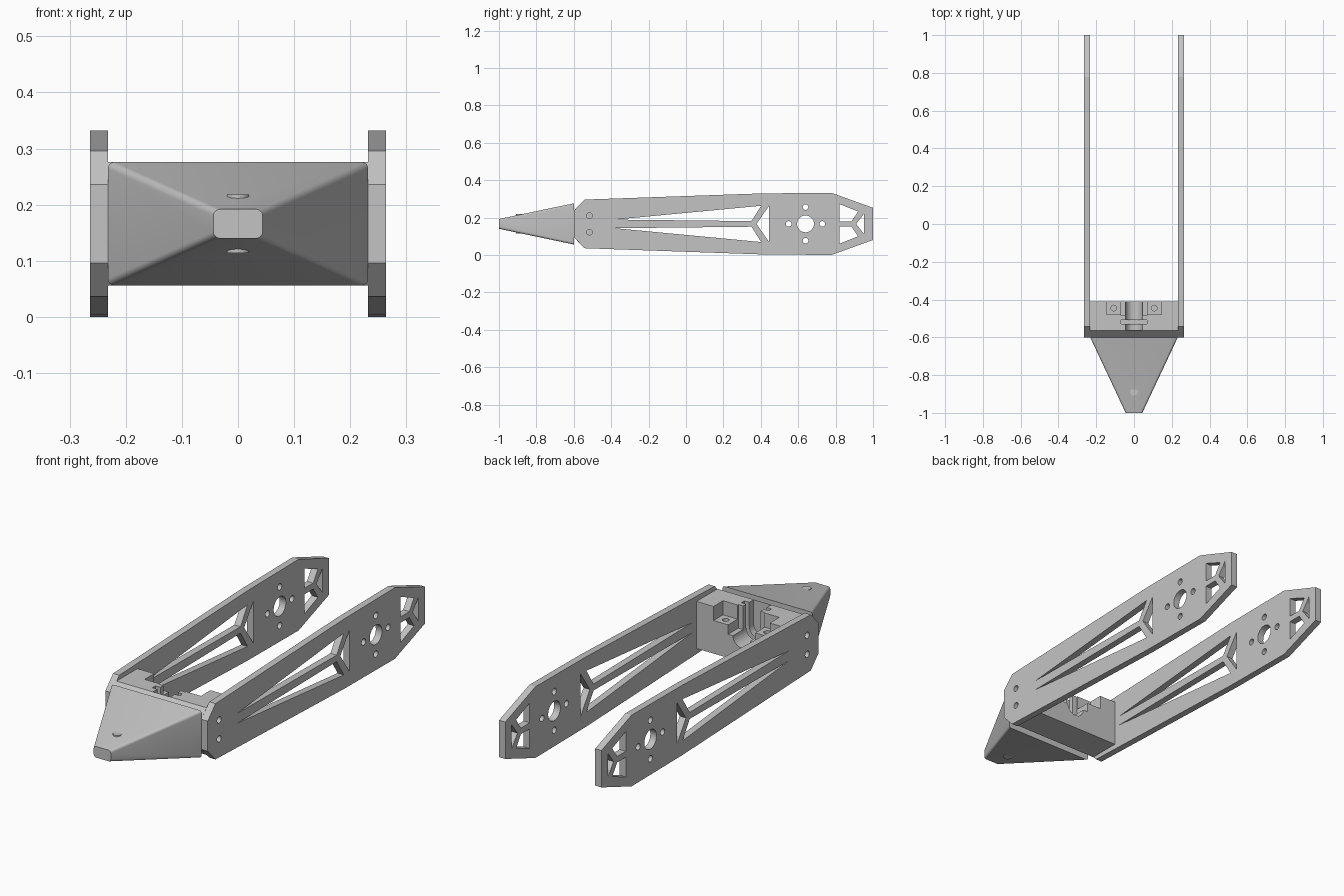
import bpy, bmesh, math
from mathutils import Matrix

cube = bpy.data.objects.get("Cube")
if cube:
    bpy.data.objects.remove(cube, do_unlink=True)

GREY = (0.55, 0.55, 0.55, 1)
grey = bpy.data.materials.new("plain grey")
grey.use_nodes = True
grey.diffuse_color = GREY
grey.node_tree.nodes["Principled BSDF"].inputs["Base Color"].default_value = GREY

MID = 0.166   # height of the symmetry plane


def add_object(name, bm):
    bmesh.ops.recalc_face_normals(bm, faces=bm.faces[:])
    mesh = bpy.data.meshes.new(name)
    bm.to_mesh(mesh)
    bm.free()
    mesh.materials.append(grey)
    obj = bpy.data.objects.new(name, mesh)
    bpy.context.collection.objects.link(obj)
    return obj


def circle(y, z, r, n=24):
    return [(y + r * math.cos(2 * math.pi * i / n),
             z + r * math.sin(2 * math.pi * i / n)) for i in range(n)]


def flip(points):
    return [(y, 2 * MID - z) for y, z in points]


def side_plate(name, loops, x, half):
    """Extrude side outlines (first outer, then holes) across x."""
    curve = bpy.data.curves.new(name, "CURVE")
    curve.dimensions = "2D"
    curve.fill_mode = "BOTH"
    curve.extrude = half
    for loop in loops:
        spline = curve.splines.new("POLY")
        spline.points.add(len(loop) - 1)
        for point, (y, z) in zip(spline.points, loop):
            point.co = (y, z, 0, 1)
        spline.use_cyclic_u = True
    temp = bpy.data.objects.new(name + " outline", curve)
    bpy.context.collection.objects.link(temp)
    bpy.context.view_layer.update()
    mesh = bpy.data.meshes.new_from_object(
        temp.evaluated_get(bpy.context.evaluated_depsgraph_get()))
    bm = bmesh.new()
    bm.from_mesh(mesh)
    bpy.data.objects.remove(temp, do_unlink=True)
    bpy.data.curves.remove(curve)
    bpy.data.meshes.remove(mesh)
    bmesh.ops.remove_doubles(bm, verts=bm.verts[:], dist=1e-5)
    # Local x, y, z become world y, z, x
    bm.transform(Matrix(((0, 0, 1, x), (1, 0, 0, 0), (0, 1, 0, 0), (0, 0, 0, 1))))
    for face in bm.faces:
        face.smooth = False
    return add_object(name, bm)


def box(name, x0, x1, y0, y1, z0, z1):
    bm = bmesh.new()
    bmesh.ops.create_cube(bm, size=1)
    bm.transform(Matrix.Translation(((x0 + x1) / 2, (y0 + y1) / 2, (z0 + z1) / 2))
                 @ Matrix.Diagonal((x1 - x0, y1 - y0, z1 - z0, 1)))
    return add_object(name, bm)


def cylinder(name, centre, r, depth, along_y=False):
    bm = bmesh.new()
    bmesh.ops.create_cone(bm, cap_ends=True, segments=32, radius1=r, radius2=r, depth=depth)
    turn = Matrix.Rotation(math.pi / 2, 4, "X") if along_y else Matrix()
    bm.transform(Matrix.Translation(centre) @ turn)
    return add_object(name, bm)


def cut(obj, cutters):
    for cutter in cutters:
        cutter.hide_render = True
        mod = obj.modifiers.new("cut", "BOOLEAN")
        mod.operation = "DIFFERENCE"
        mod.solver = "EXACT"
        mod.object = cutter
    bpy.context.view_layer.update()
    mesh = bpy.data.meshes.new_from_object(
        obj.evaluated_get(bpy.context.evaluated_depsgraph_get()))
    obj.modifiers.clear()
    obj.data = mesh
    for cutter in cutters:
        bpy.data.objects.remove(cutter, do_unlink=True)


# Side arms: tapered plate with truss openings and bolt holes
upper_edge = [(-0.6, 0.236), (-0.543, 0.296), (0.404, 0.329), (0.778, 0.332), (1, 0.252)]
outline = upper_edge + flip(upper_edge)[::-1]
long_slot = [(-0.38, 0.189), (0.35, 0.181), (0.402, 0.263)]
end_slot = [(0.82, 0.272), (0.92, 0.232), (0.885, 0.18), (0.82, 0.18)]
holes = [long_slot, flip(long_slot), end_slot, flip(end_slot),
         [(0.444, 0.263), (0.444, 0.069), (0.377, MID)],
         [(0.953, 0.222), (0.953, 0.11), (0.91, MID)],
         circle(0.639, MID, 0.045, 32)]
holes += [circle(y, z, 0.015) for y, z in circle(0.639, MID, 0.09, 4)]
holes += [circle(-0.516, MID + s * 0.044, 0.015) for s in (-1, 1)]
for side, x in (("left", 0.248), ("right", -0.248)):
    side_plate(side + "_arm", [outline] + holes, x, 0.016)

# Cross block joining the arms, with chamfered front edges
top_edge = [(-0.6, 0.236), (-0.563, 0.276), (-0.41, 0.276)]
block = side_plate("cross_block", [top_edge + flip(top_edge)[::-1]], 0, 0.232)
cutters = [
    box("channel cutter", -0.045, 0.045, -0.562, -0.4, MID, 0.3),
    cylinder("bore cutter", (0, -0.48, MID), 0.045, 0.164, along_y=True),
    box("wide cutter", -0.07, 0.07, -0.485, -0.4, MID, 0.3),
    box("flange cutter", -0.07, 0.07, -0.53, -0.508, 0.1, 0.3),
]
for s in (-1, 1):
    a, b = sorted((s * 0.06, s * 0.145))
    cutters.append(box("ledge cutter", a, b, -0.48, -0.4, 0.21, 0.3))
    cutters.append(cylinder("screw cutter", (s * 0.107, -0.445, 0.18), 0.015, 0.12))
cut(block, cutters)

# Nose: tapered wedge with rounded long edges
bm = bmesh.new()


def rounded_loop(y, half_x, half_z, r=0.012, steps=5):
    verts = []
    for i, (sx, sz) in enumerate(((1, 1), (-1, 1), (-1, -1), (1, -1))):
        for k in range(steps + 1):
            a = math.pi / 2 * (i + k / steps)
            verts.append(bm.verts.new((sx * (half_x - r) + r * math.cos(a), y,
                                       MID + sz * (half_z - r) + r * math.sin(a))))
    return verts


back, tip = rounded_loop(-0.6, 0.232, 0.11), rounded_loop(-1, 0.044, 0.026)
for i in range(len(back)):
    j = (i + 1) % len(back)
    bm.faces.new((back[i], back[j], tip[j], tip[i]))
bm.faces.new(back)
bm.faces.new(tip)
nose = add_object("nose", bm)
bpy.ops.object.select_all(action="DESELECT")
nose.select_set(True)
bpy.context.view_layer.objects.active = nose
bpy.ops.object.shade_smooth_by_angle(angle=math.radians(30))

# Pin running through the nose, just breaking its surface
cylinder("nose_pin", (0, -0.888, MID), 0.02, 0.104)
